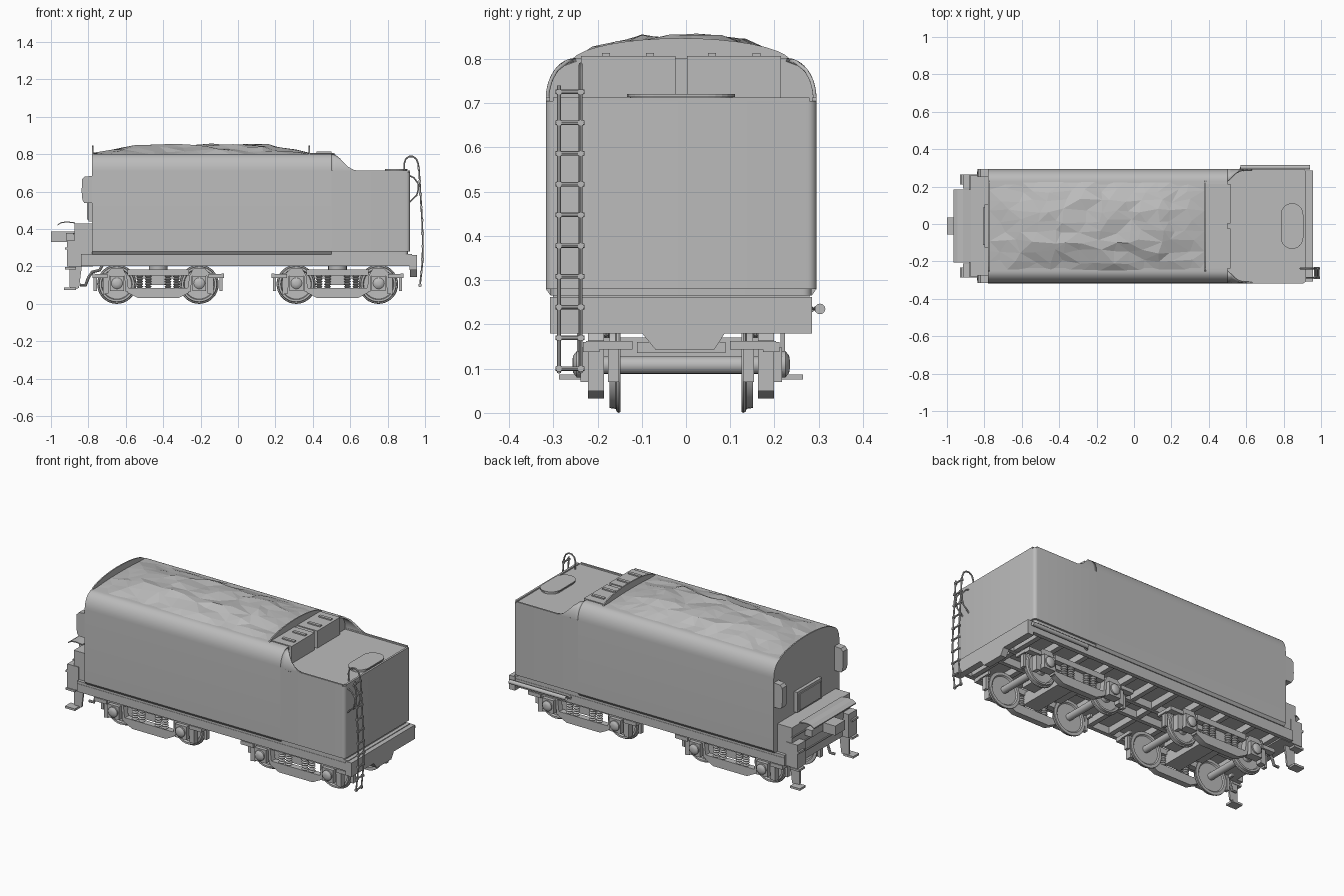
import bpy, bmesh, math, random
from mathutils import Vector

if "Cube" in bpy.data.objects:
    bpy.data.objects.remove(bpy.data.objects["Cube"])
random.seed(4)
C = -0.011   # centre line of the vehicle in y (a side pipe shifts the bounds)
mat = bpy.data.materials.new("plain_grey")
mat.diffuse_color = (0.5, 0.5, 0.5, 1)
mat.use_nodes = True
mat.node_tree.nodes["Principled BSDF"].inputs["Base Color"].default_value = mat.diffuse_color

def finish(name, bm, smooth=None):
    bmesh.ops.recalc_face_normals(bm, faces=bm.faces)
    me = bpy.data.meshes.new(name)
    bm.to_mesh(me); bm.free()
    me.materials.append(mat)
    ob = bpy.data.objects.new(name, me)
    ob.location.y = C
    bpy.context.collection.objects.link(ob)
    if smooth:
        bpy.ops.object.select_all(action='DESELECT')
        ob.select_set(True); bpy.context.view_layer.objects.active = ob
        bpy.ops.object.shade_smooth_by_angle(angle=math.radians(smooth))
    return ob

def prism(bm, pts, axis, a, b):
    put = {'x': lambda p, d: (d, p[0], p[1]), 'y': lambda p, d: (p[0], d, p[1]),
           'z': lambda p, d: (p[0], p[1], d)}[axis]
    lo = [bm.verts.new(put(p, a)) for p in pts]
    hi = [bm.verts.new(put(p, b)) for p in pts]
    bm.faces.new(lo[::-1]); bm.faces.new(hi)
    for i in range(len(pts)):
        j = (i + 1) % len(pts)
        bm.faces.new((lo[i], lo[j], hi[j], hi[i]))

def box(bm, x0, x1, y0, y1, z0, z1):
    prism(bm, [(x0, y0), (x1, y0), (x1, y1), (x0, y1)], 'z', z0, z1)

def loft(bm, rings):
    for r, s in zip(rings, rings[1:]):
        for i in range(len(r)):
            j = (i + 1) % len(r)
            bm.faces.new((r[i], r[j], s[j], s[i]))
    bm.faces.new(rings[0][::-1]); bm.faces.new(rings[-1])

def lathe(bm, prof, u, v, axis='y', n=28):
    # prof: (distance along axis, radius); u, v: centre in the other two axes
    rings = []
    for d, r in prof:
        ring = []
        for k in range(n):
            t = 2 * math.pi * k / n
            p, q = u + r * math.cos(t), v + r * math.sin(t)
            ring.append(bm.verts.new((p, d, q) if axis == 'y' else (p, q, d)))
        rings.append(ring)
    loft(bm, rings)

def tube(bm, pts, r, n=8):
    pts = [Vector(p) for p in pts]
    rings = []
    for i, p in enumerate(pts):
        t = (pts[min(i + 1, len(pts) - 1)] - pts[max(i - 1, 0)]).normalized()
        s = Vector((0, 1, 0)) if abs(t.y) < 0.9 else Vector((1, 0, 0))
        m = t.cross(s).normalized(); s = m.cross(t)
        rings.append([bm.verts.new(p + r * (s * math.cos(2 * math.pi * k / n) + m * math.sin(2 * math.pi * k / n)))
                      for k in range(n)])
    loft(bm, rings)

def outer(z):   # half width of the body at height z, with rounded shoulder
    return 0.306 if z <= 0.71 else 0.24 + 0.066 * math.sqrt(max(0, 1 - ((z - 0.71) / 0.092) ** 2))

# coal bunker: full section with rounded shoulders
bm = bmesh.new()
zs = [0.71 + 0.092 * math.sin(math.radians(a)) for a in range(0, 91, 10)]
half = [(0.295, 0.265), (0.306, 0.28)] + [(outer(z), z) for z in zs]
prism(bm, half + [(-y, z) for y, z in half[::-1]], 'x', -0.78, 0.5)
finish("bunker_body", bm, 35)

# water tank with rounded rear corners and deck rim
bm = bmesh.new()
def plan(i, r=0.02):
    arc = [(0.92 - i - r + r * math.sin(math.radians(a)), -0.306 + i + r - r * math.cos(math.radians(a)))
           for a in range(0, 91, 18)]
    return [(0.5, -0.306 + i)] + arc + [(x, -y) for x, y in arc[::-1]] + [(0.5, 0.306 - i)]
prism(bm, plan(0.011), 'z', 0.265, 0.28)
prism(bm, plan(0), 'z', 0.28, 0.705)
finish("water_tank", bm, 35)
bm = bmesh.new()
box(bm, 0.908, 0.92, -0.29, 0.29, 0.705, 0.713)
for s in (-1, 1):
    y = sorted((s * 0.296, s * 0.306))
    box(bm, 0.5, 0.905, *y, 0.705, 0.713)
finish("deck_rim", bm)

# curved side walls sweeping down to the deck
swoop = [(0.5, 0.802), (0.52, 0.798), (0.545, 0.778), (0.565, 0.755), (0.59, 0.732), (0.615, 0.718), (0.64, 0.711)]
for s, nm in ((-1, "front"), (1, "back")):
    bm = bmesh.new()
    grid = [[bm.verts.new((x, s * outer(0.70 + (h - 0.70) * k / 8), 0.70 + (h - 0.70) * k / 8)) for k in range(9)]
            for x, h in swoop]
    for g, h in zip(grid, grid[1:]):
        for k in range(8):
            bm.faces.new((g[k], h[k], h[k + 1], g[k + 1]))
    ob = finish(nm + "_sweep_wall", bm, 35)
    md = ob.modifiers.new("thickness", 'SOLIDIFY'); md.thickness = 0.008
    # recalculated normals of an open sheet may face either way
    if ob.data.polygons[0].normal.y * s < 0:
        ob.data.flip_normals()

# arched bulkheads at both ends of the coal
bm = bmesh.new()
arch = [(0.25 * math.cos(math.radians(a)), 0.79 + 0.057 * math.sin(math.radians(a))) for a in range(0, 181, 10)]
for x in (-0.78, 0.378):
    prism(bm, arch, 'x', x, x + 0.007)
finish("arched_bulkheads", bm)

# coal heap: jittered low-poly grid
bm = bmesh.new()
nx, ny = 14, 9
rows = []
for i in range(nx + 1):
    x = -0.773 + 1.15 * i / nx
    u = i / nx
    peak = 0.012 + 0.045 * min(1, u / 0.25, (1 - u) / 0.2)
    row = []
    for j in range(ny + 1):
        v = 2 * j / ny - 1
        edge = i in (0, nx) or j in (0, ny)
        jit = 0 if edge else random.uniform(-0.012, 0.006)
        dx = 0 if edge else random.uniform(-0.03, 0.03)
        row.append(bm.verts.new((x + dx, 0.245 * v + (0 if edge else random.uniform(-0.012, 0.012)),
                                 0.797 + peak * (1 - abs(v) ** 2.4) + jit)))
    rows.append(row)
for g, h in zip(rows, rows[1:]):
    for j in range(ny):
        bm.faces.new((g[j], h[j], h[j + 1], g[j + 1]))
bmesh.ops.triangulate(bm, faces=bm.faces)
finish("coal_heap", bm)

# bunker doors with hinges
bm = bmesh.new()
for s in (-1, 1):
    box(bm, 0.386, 0.517, *sorted((s * 0.013, s * 0.226)), 0.704, 0.807)
    for y in (0.07, 0.17):
        box(bm, 0.42, 0.5, s * y - 0.009, s * y + 0.009, 0.807, 0.814)
finish("bunker_doors", bm)

# filler hatch: long rounded lid
bm = bmesh.new()
def lid(w, l):
    return [(0.845 + w * math.cos(math.radians(a)), (l - w) * (1 if a < 180 else -1) + w * math.sin(math.radians(a)))
            for a in list(range(0, 180, 15)) + [179.9] + list(range(180, 360, 15)) + [359.9]]
prism(bm, lid(0.054, 0.116), 'z', 0.70, 0.714)
prism(bm, lid(0.06, 0.122), 'z', 0.714, 0.721)
finish("filler_hatch", bm)

# rear ladder
bm = bmesh.new()
down = [(0.968, 0.715), (0.975, 0.6), (0.984, 0.45), (0.988, 0.34), (0.986, 0.22), (0.972, 0.09)]
hook = [(0.89, 0.705), (0.889, 0.75), (0.897, 0.775), (0.915, 0.788), (0.935, 0.788), (0.953, 0.775), (0.963, 0.75)]
tube(bm, [(x, -0.227, z) for x, z in hook + down], 0.0045)
tube(bm, [(x, -0.276, z) for x, z in [(0.966, 0.74)] + down], 0.0045)
loop = [(0.918, 0.685), (0.94, 0.675), (0.962, 0.645), (0.965, 0.615), (0.955, 0.58), (0.918, 0.545)]
for y in (-0.227, -0.276):
    tube(bm, [(x, y, z) for x, z in loop], 0.004)
for k in range(10):
    z = 0.1 + 0.0695 * k
    i = next(i for i in range(5) if down[i + 1][1] <= z or i == 4) if z < 0.715 else 0
    (xa, za), (xb, zb) = down[i], down[i + 1]
    x = xa + (xb - xa) * (za - z) / (za - zb)
    tube(bm, [(x, -0.284, z), (x, -0.219, z)], 0.005)
    for y in (-0.276, -0.227):
        box(bm, x - 0.007, x + 0.007, y - 0.006, y + 0.006, z - 0.006, z + 0.006)
finish("rear_ladder", bm, 40)

# underframe: floor, sills, cross beams, rear beam with coupler pocket
bm = bmesh.new()
box(bm, -0.84, 0.93, -0.29, 0.29, 0.245, 0.266)
for y in (-0.28, -0.06, 0.06, 0.28):
    box(bm, -0.84, 0.93, y - 0.012, y + 0.012, 0.203, 0.25)
for x in (-0.76, -0.6, -0.425, -0.25, -0.08, 0.06, 0.2, 0.36, 0.53, 0.7, 0.85):
    box(bm, x - 0.014, x + 0.014, -0.28, 0.28, 0.207, 0.25)
finish("underframe", bm)
bm = bmesh.new()
box(bm, 0.918, 0.957, -0.296, 0.296, 0.18, 0.262)
prism(bm, [(-0.09, 0.182), (-0.058, 0.143), (0.075, 0.143), (0.1, 0.182)], 'x', 0.92, 0.957)
finish("rear_beam", bm)
bm = bmesh.new()
tube(bm, [(0.56, 0.29, 0.235), (0.57, 0.314, 0.235), (0.94, 0.314, 0.235)], 0.012, 12)
finish("side_pipe", bm, 40)

# cab end: lower box, wings, chute, apron, drawbar
bm = bmesh.new()
box(bm, -0.875, -0.775, -0.272, 0.272, 0.2, 0.43)
for z in (0.25, 0.31, 0.37):
    box(bm, -0.882, -0.87, -0.276, 0.276, z, z + 0.006)
finish("cab_end_box", bm)
bm = bmesh.new()
wing = [(-0.77, 0.54), (-0.822, 0.54), (-0.832, 0.555), (-0.836, 0.6), (-0.834, 0.665), (-0.82, 0.68), (-0.77, 0.685)]
for s in (-1, 1):
    prism(bm, wing, 'y', *sorted((s * 0.262, s * 0.304)))
finish("side_wings", bm)
bm = bmesh.new()
box(bm, -0.8, -0.778, -0.115, 0.115, 0.44, 0.56)
box(bm, -0.806, -0.8, -0.1, 0.1, 0.45, 0.545)
finish("coal_chute", bm)
bm = bmesh.new()
top = [(-0.966, 0.424), (-0.945, 0.437), (-0.915, 0.441), (-0.872, 0.436)]
prism(bm, top + [(x, z - 0.006) for x, z in top[::-1]], 'y', -0.196, 0.196)
finish("floor_apron", bm)
bm = bmesh.new()
box(bm, -1.0, -0.87, -0.046, 0.046, 0.332, 0.388)
box(bm, -0.92, -0.87, -0.15, 0.15, 0.34, 0.38)
finish("drawbar", bm)

# cab steps and hoses
bm = bmesh.new()
for s in (-1, 1):
    box(bm, -0.915, -0.84, *sorted((s * 0.2, s * 0.276)), 0.2, 0.34)
    prism(bm, [(-0.9, 0.2), (-0.9, 0.09), (-0.885, 0.075), (-0.85, 0.085), (-0.835, 0.2)], 'y',
          *sorted((s * 0.225, s * 0.235)))
    for z, w in ((0.075, 0.93), (0.185, 0.925), (0.29, 0.925)):
        box(bm, -w, -0.865, *sorted((s * 0.222, s * 0.276)), z, z + 0.012)
    tube(bm, [(-0.845, s * 0.17, 0.1), (-0.815, s * 0.17, 0.1), (-0.8, s * 0.17, 0.14), (-0.78, s * 0.17, 0.17),
              (-0.74, s * 0.17, 0.18), (-0.72, s * 0.17, 0.215)], 0.008)
finish("cab_steps", bm)

# trucks
ped = [(-.075, .065), (-.06, .09), (-.053, .15), (-.032, .188), (.032, .188), (.053, .165), (.075, .165),
       (.075, .05), (.045, .055), (.04, .15), (-.04, .15), (-.045, .065)]
wheel = [(0.006, .02), (0.006, .08), (0, .086), (0, .103), (.004, .105), (.009, .102), (.011, .096), (.025, .094),
         (.025, .083), (.014, .079), (.012, .036), (.027, .03), (.027, .02)]
for cx, nm in ((-0.427, "leading"), (0.532, "trailing")):
    bm = bmesh.new()
    for w in (-0.221, 0.219):
        lathe(bm, [(-0.235, .02), (0.235, .02)], cx + w, 0.108, n=16)
        for s in (-1, 1):
            lathe(bm, [(s * (0.137 + d), r) for d, r in wheel], cx + w, 0.105, n=36)
    finish(nm + "_wheels", bm, 40)
    bm = bmesh.new()
    for s in (-1, 1):
        y = sorted((s * 0.174, s * 0.21))
        for m in (-1, 1):
            px = cx + m * 0.22
            prism(bm, [(px - m * a, z) for a, z in [(-p[0], p[1]) for p in ped]], 'y', *y)
            box(bm, px - .037, px + .037, *sorted((s * 0.178, s * 0.228)), 0.07, 0.148)
            lathe(bm, [(s * 0.22, .03), (s * 0.236, .03), (s * 0.244, .02), (s * 0.246, .008)], px, 0.11, n=18)
            box(bm, *sorted((cx + m * 0.27, cx + m * 0.352)), *sorted((s * 0.185, s * 0.222)), 0.138, 0.16)
            box(bm, *sorted((cx + m * 0.338, cx + m * 0.352)), *sorted((s * 0.11, s * 0.215)), 0.143, 0.162)
            box(bm, *sorted((cx + m * 0.328, cx + m * 0.345)), *sorted((s * 0.14, s * 0.165)), 0.07, 0.16)
        box(bm, cx - .165, cx + .165, *y, 0.152, 0.185)
        prism(bm, [(cx + a, z) for a, z in [(-.165, .085), (.165, .085), (.165, .06), (.11, .032), (-.11, .032), (-.165, .06)]],
              'y', *y)
    # bolster, spring plank and centre pin
    box(bm, cx - .05, cx + .05, -0.19, 0.19, 0.1, 0.17)
    box(bm, cx - .13, cx + .13, -0.1, 0.1, 0.135, 0.16)
    lathe(bm, [(0.16, .05), (0.21, .05)], cx, 0, axis='z', n=20)
    finish(nm + "_truck_frame", bm, 30)
    # coil springs as stacked ridges
    bm = bmesh.new()
    for s in (-1, 1):
        for k in (-2, -1, 1, 2):
            prof = [(0.085 + 0.068 * i / 10, 0.019 if i % 2 else 0.011) for i in range(11)]
            lathe(bm, prof, cx + k * 0.045 + (0.008 if k > 0 else -0.008), s * 0.198, axis='z', n=12)
    finish(nm + "_springs", bm, 25)
